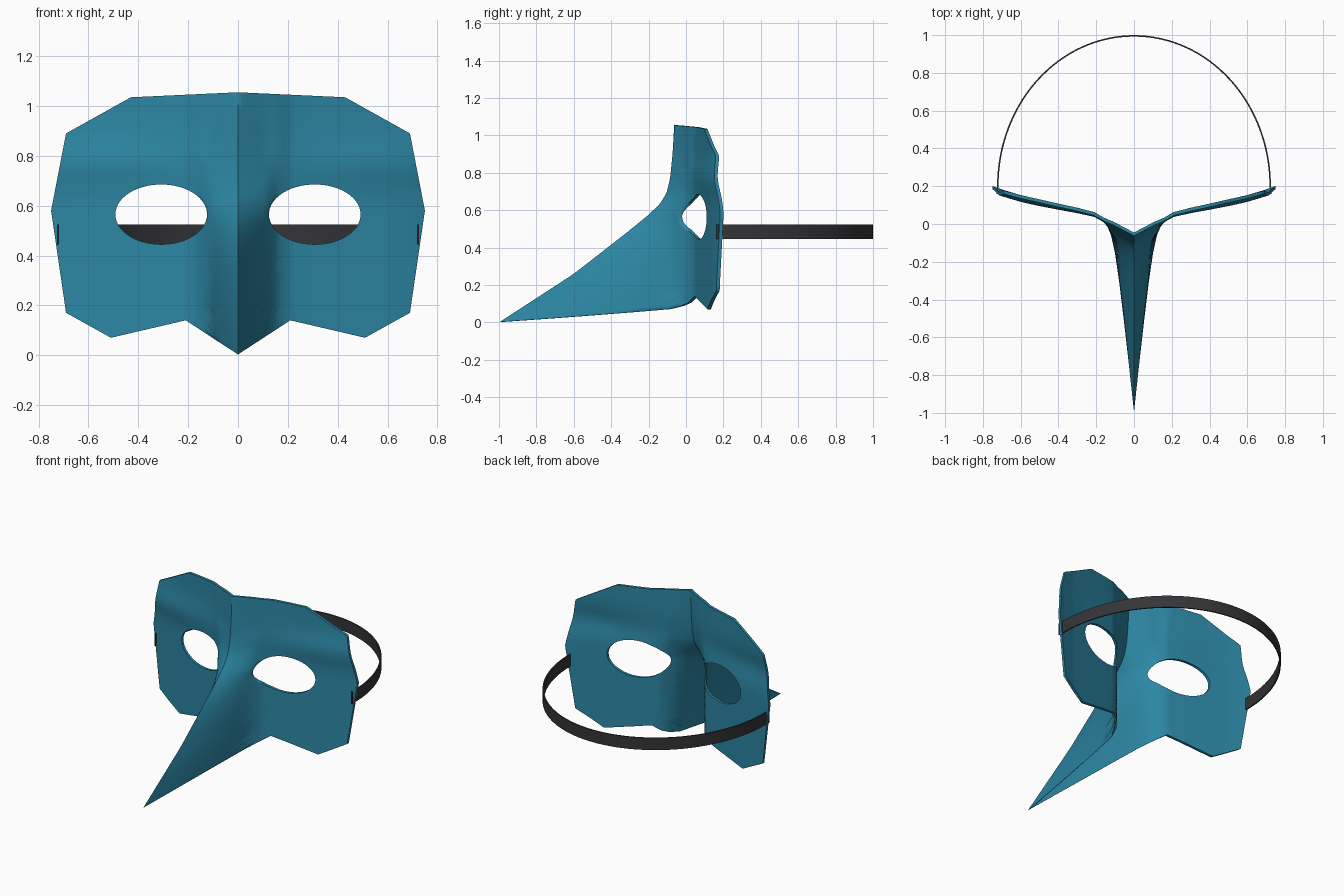
import bpy, bmesh, math

if "Cube" in bpy.data.objects:
    bpy.data.objects.remove(bpy.data.objects["Cube"])


def lerp_table(table, v):
    if v <= table[0][0]:
        return table[0][1]
    for (a, ya), (b, yb) in zip(table, table[1:]):
        if v <= b:
            return ya + (yb - ya) * (v - a) / (b - a)
    return table[-1][1]


def make_object(name, bm, color, angle):
    bmesh.ops.remove_doubles(bm, verts=bm.verts, dist=1e-4)
    bmesh.ops.recalc_face_normals(bm, faces=bm.faces)
    me = bpy.data.meshes.new(name)
    bm.to_mesh(me)
    bm.free()
    ob = bpy.data.objects.new(name, me)
    bpy.context.collection.objects.link(ob)
    mat = bpy.data.materials.new(name + "_colour")
    mat.diffuse_color = color
    mat.use_nodes = True
    mat.node_tree.nodes["Principled BSDF"].inputs["Base Color"].default_value = mat.diffuse_color
    me.materials.append(mat)
    bpy.ops.object.select_all(action='DESELECT')
    ob.select_set(True)
    bpy.context.view_layer.objects.active = ob
    bpy.ops.object.shade_smooth_by_angle(angle=math.radians(angle))
    return ob


# Half outline seen from the front (x, z), starting and ending on the centre line
OUTLINE = [(0, 1.055), (0.43, 1.035), (0.69, 0.89), (0.75, 0.58),
           (0.69, 0.17), (0.51, 0.07), (0.21, 0.14), (0, 0.003)]
# Depth of the nose ridge by height, and of the face by distance from the centre
RIDGE = [(0, -1.0), (0.26, -0.60), (0.49, -0.305), (0.58, -0.195), (0.64, -0.135),
         (0.69, -0.105), (0.77, -0.085), (0.9, -0.072), (1.055, -0.063)]
SIDE = [(0.58, -0.06), (0.72, -0.02), (0.85, -0.005)]
FACE = [(0.16, 0.015), (0.21, 0.045), (0.3, 0.068), (0.4, 0.09), (0.6, 0.135),
        (0.7, 0.165), (0.75, 0.183)]
EYE = (0.308, 0.565, 0.184, 0.12)
THICK, RINGS = 0.018, 14


def depth(x, z):
    side = lerp_table(SIDE, z)
    y = lerp_table([(0, lerp_table(RIDGE, z)), (0.11, side)] + FACE, x)
    brow = math.exp(-((z - 0.77) / 0.09) ** 2) * min(1, x / 0.5)
    return y - 0.018 * brow


# Mask with beak: rings from the eye hole out to the outline, front and back skins
border, on_centre = [], []
loop = OUTLINE + [OUTLINE[0]]
for i, (p, q) in enumerate(zip(loop, loop[1:])):
    n = max(3, round(math.dist(p, q) / 0.03))
    for k in range(n):
        t = k / n
        border.append((p[0] + (q[0] - p[0]) * t, p[1] + (q[1] - p[1]) * t))
        on_centre.append(i == len(OUTLINE) - 1)

bm = bmesh.new()
cx, cz, rx, rz = EYE
for s in (1, -1):
    skins = []
    for off in (0, THICK):
        grid = []
        for bx, bz in border:
            a = math.atan2((bz - cz) / rz, (bx - cx) / rx)
            ex, ez = cx + rx * math.cos(a), cz + rz * math.sin(a)
            col = []
            for r in range(RINGS + 1):
                t = r / RINGS
                x, z = ex + (bx - ex) * t, ez + (bz - ez) * t
                col.append(bm.verts.new((s * x, depth(x, z) + off, z)))
            grid.append(col)
        skins.append(grid)
    front, back = skins
    for i in range(len(border)):
        j = (i + 1) % len(border)
        for g in skins:
            for r in range(RINGS):
                bm.faces.new((g[i][r], g[j][r], g[j][r + 1], g[i][r + 1]))
        # Rims of the eye hole and the outer edge
        bm.faces.new((front[i][0], front[j][0], back[j][0], back[i][0]))
        if not on_centre[i]:
            bm.faces.new((front[i][-1], front[j][-1], back[j][-1], back[i][-1]))
make_object("beaked_mask", bm, (0.025, 0.24, 0.37, 1), 58)

# Head strap: thin band on a half ellipse behind the mask
bm = bmesh.new()
path = [(0.727, 0.16)]
N = 64
path += [(0.725 * math.cos(math.pi * k / N), 0.2 + 0.8 * math.sin(math.pi * k / N))
         for k in range(N + 1)]
path += [(-0.727, 0.16)]
sections = []
for x, y in path:
    d = math.hypot(x, max(y - 0.2, 0))
    nx, ny = x / d, max(y - 0.2, 0) / d
    sections.append([bm.verts.new((x - nx * o, y - ny * o, z))
                     for o, z in ((0, 0.445), (0, 0.525), (0.008, 0.525), (0.008, 0.445))])
for a, b in zip(sections, sections[1:]):
    for k in range(4):
        m = (k + 1) % 4
        bm.faces.new((a[k], a[m], b[m], b[k]))
bm.faces.new(sections[0])
bm.faces.new(sections[-1])
make_object("head_strap", bm, (0.035, 0.035, 0.04, 1), 40)
